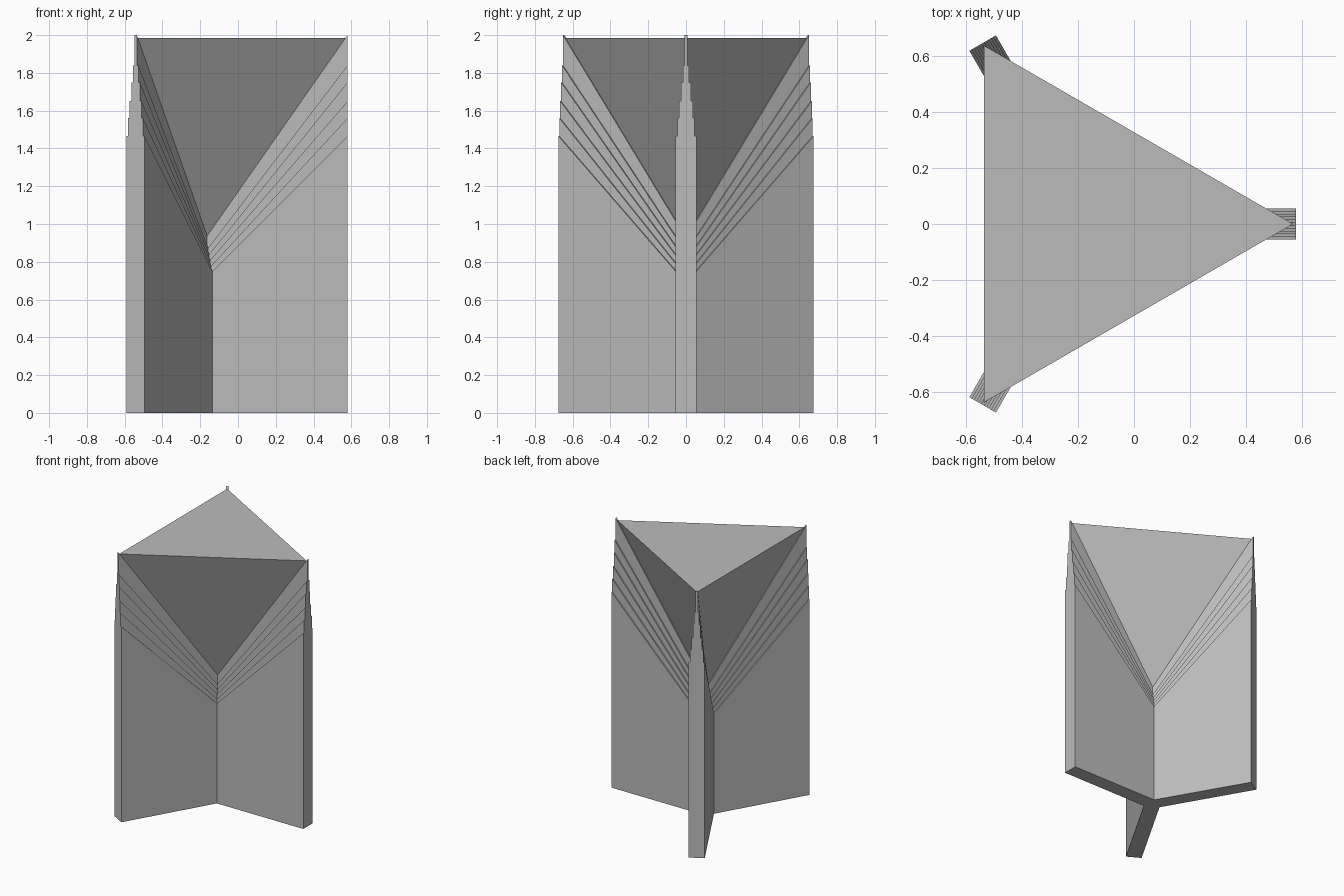
import bpy
import bmesh
from math import cos, sin, radians, sqrt

if "Cube" in bpy.data.objects:
    bpy.data.objects.remove(bpy.data.objects["Cube"], do_unlink=True)

CENTRE = -0.168          # x of the shared axis of the three fins
LENGTH = 0.748           # fin length from the axis
APEX_Z = 0.93            # lowest point of the inverted pyramid
TOP_Z = 1.985
FIN_ANGLES = [radians(a) for a in (0, 120, 240)]

grey = bpy.data.materials.new("light grey")
grey.use_nodes = True
colour = (0.5, 0.5, 0.5, 1)
grey.diffuse_color = colour
grey.node_tree.nodes["Principled BSDF"].inputs["Base Color"].default_value = colour


def make_object(name, bm):
    bmesh.ops.recalc_face_normals(bm, faces=bm.faces)
    mesh = bpy.data.meshes.new(name)
    bm.to_mesh(mesh)
    bm.free()
    mesh.materials.append(grey)
    obj = bpy.data.objects.new(name, mesh)
    obj.location.x = CENTRE
    bpy.context.collection.objects.link(obj)
    return obj


def add_fin(bm, angle, half, base, axis_z, outer_z):
    """Fin with a mitred inner end and a top sloping up to its outer end."""
    miter = half / sqrt(3)
    outline = [(0, 0), (miter, -half), (LENGTH, -half), (LENGTH, half), (miter, half)]
    lower, upper = [], []
    for r, s in outline:
        x = r * cos(angle) - s * sin(angle)
        y = r * sin(angle) + s * cos(angle)
        lower.append(bm.verts.new((x, y, base)))
        upper.append(bm.verts.new((x, y, axis_z + (outer_z - axis_z) * r / LENGTH)))
    bm.faces.new(lower)
    bm.faces.new(upper)
    # The two mitre faces stay open where neighbouring fins join
    for i in range(1, 4):
        bm.faces.new((lower[i], lower[i + 1], upper[i + 1], upper[i]))


# Stepped fins: each layer is thinner and taller than the one around it
layers = [  # half thickness, height at the axis, height at the outer end
    (0.055, 0.718, 1.465),
    (0.0455, 0.75, 1.56),
    (0.036, 0.785, 1.65),
    (0.0265, 0.82, 1.75),
    (0.017, 0.86, 1.84),
    (0.0075, APEX_Z, 2.0),
]
for n, (half, axis_z, outer_z) in enumerate(layers):
    bm = bmesh.new()
    for angle in FIN_ANGLES:
        add_fin(bm, angle, half, 0.02 * n, axis_z, outer_z)
    bmesh.ops.remove_doubles(bm, verts=bm.verts, dist=0.0001)
    make_object(f"fin_layer_{n + 1}", bm)

# Inverted pyramid resting in the sloping fin tops
radius = LENGTH * (TOP_Z - APEX_Z) / (2.0 - APEX_Z)
bm = bmesh.new()
apex = bm.verts.new((0, 0, APEX_Z))
rim = [bm.verts.new((radius * cos(a), radius * sin(a), TOP_Z)) for a in FIN_ANGLES]
bm.faces.new(rim)
for i in range(3):
    bm.faces.new((rim[i], rim[(i + 1) % 3], apex))
make_object("inverted_pyramid", bm)
